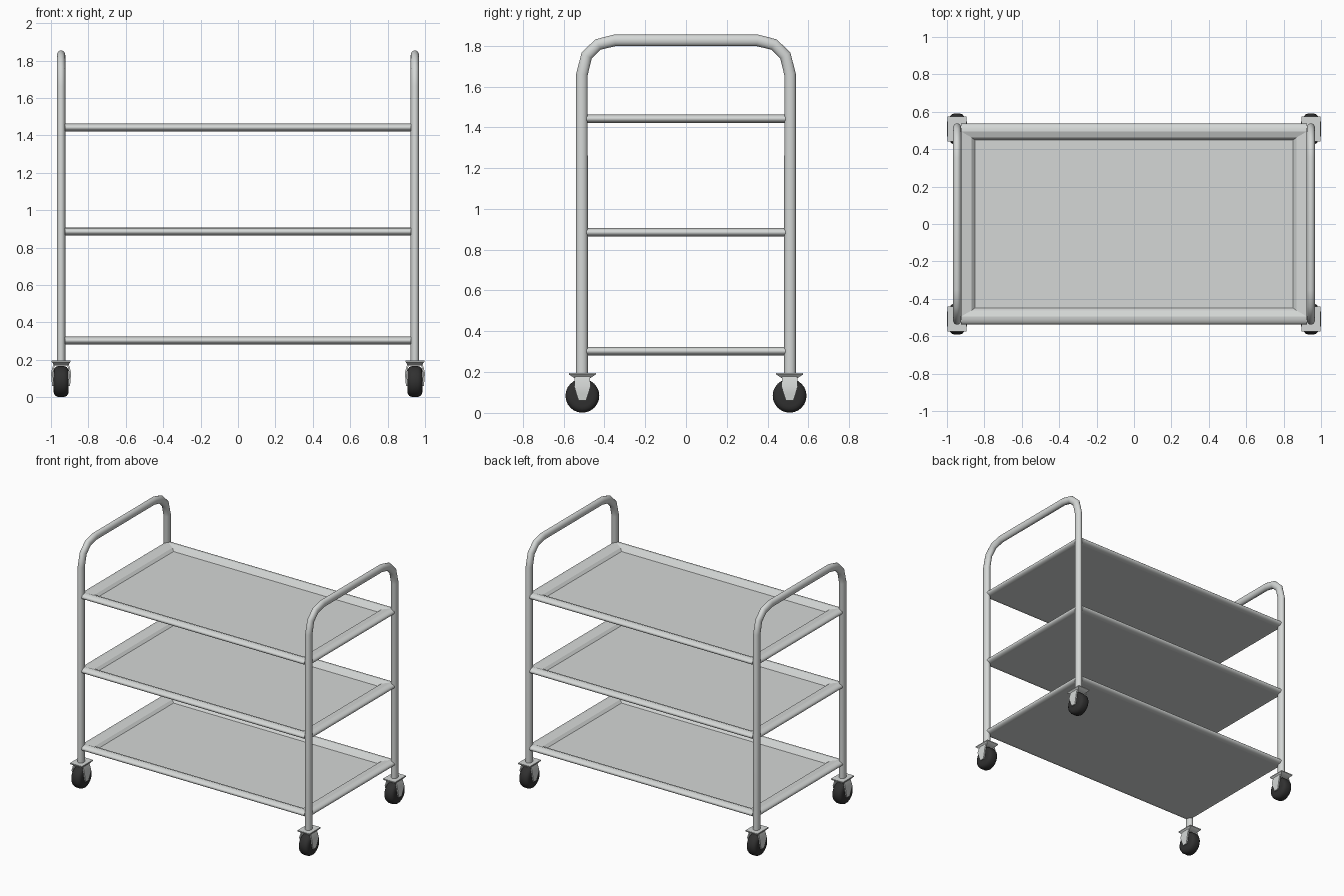
import bpy, bmesh, math

if "Cube" in bpy.data.objects:
    bpy.data.objects.remove(bpy.data.objects["Cube"])


def material(name, rgb):
    m = bpy.data.materials.new(name)
    m.diffuse_color = (*rgb, 1)
    m.use_nodes = True
    m.node_tree.nodes["Principled BSDF"].inputs["Base Color"].default_value = m.diffuse_color
    return m


STEEL = material("brushed_steel", (0.66, 0.68, 0.67))
RUBBER = material("dark_rubber", (0.03, 0.03, 0.03))


def finish(ob, mat, angle=35):
    ob.data.materials.clear()
    ob.data.materials.append(mat)
    bpy.ops.object.select_all(action='DESELECT')
    ob.select_set(True)
    bpy.context.view_layer.objects.active = ob
    bpy.ops.object.shade_smooth_by_angle(angle=math.radians(angle))
    return ob


def loft(name, rings, mat, angle=35, closed=False):
    """Skin a list of equal-length point rings; cap the ends unless closed."""
    bm = bmesh.new()
    rows = [[bm.verts.new(p) for p in r] for r in rings]
    n = len(rows[0])
    pairs = list(zip(rows, rows[1:])) + ([(rows[-1], rows[0])] if closed else [])
    for a, b in pairs:
        for i in range(n):
            j = (i + 1) % n
            bm.faces.new((a[i], a[j], b[j], b[i]))
    if not closed:
        bm.faces.new(rows[0])
        bm.faces.new(rows[-1])
    bmesh.ops.recalc_face_normals(bm, faces=bm.faces)
    me = bpy.data.meshes.new(name)
    bm.to_mesh(me)
    bm.free()
    ob = bpy.data.objects.new(name, me)
    bpy.context.collection.objects.link(ob)
    return finish(ob, mat, angle)


def rect(cx, cy, hx, hy, z):
    return [(cx + sx * hx, cy + sy * hy, z)
            for sx, sy in ((-1, -1), (1, -1), (1, 1), (-1, 1))]


# Bent tube end frames: two posts joined by a rounded handle
half = [(-0.51, 0.185), (-0.51, 1.66), (-0.487, 1.752), (-0.431, 1.806), (-0.35, 1.826)]
path = half + [(-y, z) for y, z in reversed(half)]
for side, sx in (("left", -1), ("right", 1)):
    rings = []
    for i, (y, z) in enumerate(path):
        a, b = path[max(i - 1, 0)], path[min(i + 1, len(path) - 1)]
        # mitre direction: average of the neighbouring unit tangents
        t = [0, 0]
        for p, q in ((a, (y, z)), ((y, z), b)):
            d = math.hypot(q[0] - p[0], q[1] - p[1])
            if d > 0:
                t = [t[0] + (q[0] - p[0]) / d, t[1] + (q[1] - p[1]) / d]
        l = math.hypot(*t)
        ny, nz = -t[1] / l, t[0] / l
        rings.append([(sx * 0.946 + 0.023 * math.cos(k * math.pi / 8),
                       y + ny * 0.0285 * math.sin(k * math.pi / 8),
                       z + nz * 0.0285 * math.sin(k * math.pi / 8)) for k in range(16)])
    loft(side + "_frame_tube", rings, STEEL)

# Three tray shelves with rounded rims, notched at the posts
for label, zc in (("bottom", 0.303), ("middle", 0.885), ("top", 1.442)):
    h = 0.021
    loft(label + "_shelf_pan", [
        rect(0, 0, 0.925, 0.495, zc - h),
        rect(0, 0, 0.925, 0.495, zc + h),
        rect(0, 0, 0.868, 0.462, zc + h - 0.012),
        rect(0, 0, 0.850, 0.448, zc - h + 0.012)], STEEL, 20)
    arc = [(math.cos(t), math.sin(t)) for t in
           (-math.pi / 2 + math.pi * k / 10 for k in range(11))]
    for s in (-1, 1):
        loft(f"{label}_shelf_{'back' if s > 0 else 'front'}_rim",
             [[(x, s * (0.495 + 0.041 * c), zc + h * v) for c, v in arc]
              for x in (-0.925, 0.925)], STEEL)
        loft(f"{label}_shelf_{'right' if s > 0 else 'left'}_rim",
             [[(s * (0.925 + 0.036 * c), y, zc + h * v) for c, v in arc]
              for y in (-0.495, 0.495)], STEEL)

# Casters: rounded wheel, axle, fork cheeks and flared mounting plate
tyre = [(-0.040, 0.052), (-0.038, 0.066), (-0.030, 0.077), (-0.016, 0.083),
        (0.016, 0.083), (0.030, 0.077), (0.038, 0.066), (0.040, 0.052)]
for sx in (-1, 1):
    for sy in (-1, 1):
        cx, cy = sx * 0.946, sy * 0.508
        tag = ("left" if sx < 0 else "right") + ("_front" if sy < 0 else "_back")
        loft(tag + "_wheel", [[(cx + x, cy + r * math.cos(k * math.pi / 12),
                                0.084 + r * math.sin(k * math.pi / 12)) for k in range(24)]
                              for x, r in tyre], RUBBER)
        loft(tag + "_mounting_plate", [rect(cx, cy, 0.034, 0.038, 0.170),
                                       rect(cx, cy, 0.050, 0.066, 0.188),
                                       rect(cx, cy, 0.050, 0.066, 0.195)], STEEL)
        for s in (-1, 1):
            loft(f"{tag}_fork_{'outer' if s == sx else 'inner'}_cheek",
                 [rect(cx + s * x, cy, 0.005, w, z) for x, w, z in
                  ((0.036, 0.037, 0.178), (0.049, 0.040, 0.130),
                   (0.046, 0.030, 0.095), (0.043, 0.018, 0.060))], STEEL)
